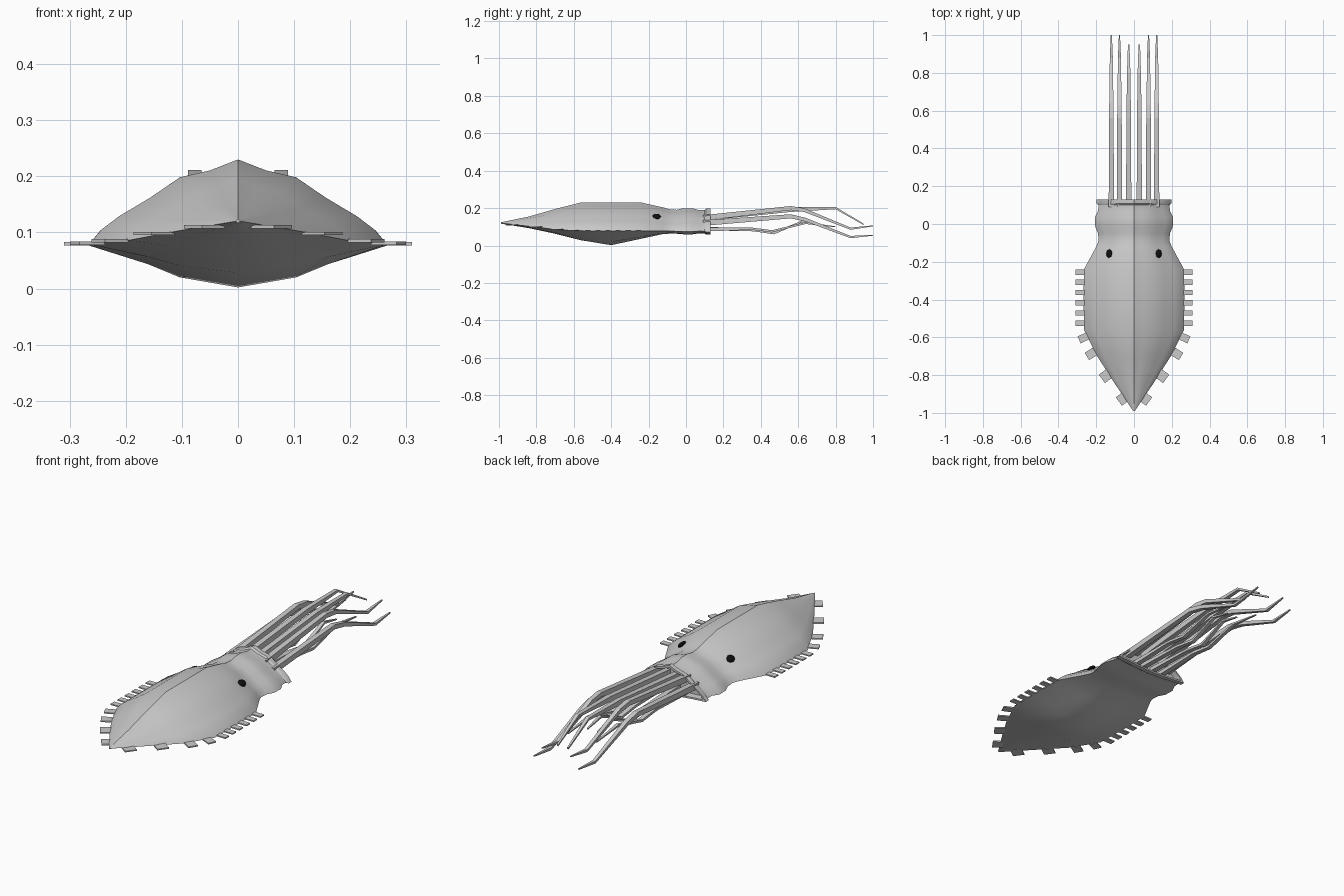
import bpy, bmesh, math
from mathutils import Matrix, Vector

if "Cube" in bpy.data.objects:
    bpy.data.objects.remove(bpy.data.objects["Cube"])


def finish(bm, name, angle=None, mat=None):
    bmesh.ops.recalc_face_normals(bm, faces=bm.faces)
    me = bpy.data.meshes.new(name)
    bm.to_mesh(me)
    bm.free()
    ob = bpy.data.objects.new(name, me)
    bpy.context.collection.objects.link(ob)
    if mat:
        me.materials.append(mat)
    if angle:
        bpy.ops.object.select_all(action='DESELECT')
        ob.select_set(True)
        bpy.context.view_layer.objects.active = ob
        bpy.ops.object.shade_smooth_by_angle(angle=math.radians(angle))
    return ob


def loft(bm, rings):
    vr = [[bm.verts.new(p) for p in r] for r in rings]
    n = len(vr[0])
    for a, b in zip(vr, vr[1:]):
        for i in range(n):
            j = (i + 1) % n
            bm.faces.new((a[i], a[j], b[j], b[i]))
    bm.faces.new(vr[0])
    bm.faces.new(vr[-1])


# Body cross-section, as fractions of half width and of height above / below the edge
TOP = [(0, 1), (.19, .87), (.39, .79), (.59, .55), (.8, .33), (.92, .17), (1, 0)]
LOW = [(.6, -.45), (.39, -.76), (0, -1)]


def section(y, w, top, edge, low):
    half = [(u * w, edge + v * ((top - edge) if v >= 0 else (edge - low))) for u, v in TOP + LOW]
    pts = half + [(-x, z) for x, z in half[-2:0:-1]]
    return [(x, y, z) for x, z in pts]


# Mantle, head and collar with a shallow recess: y, half width, top, edge, bottom
stations = [
    (-.99, .004, .124, .12, .117), (-.84, .105, .155, .103, .093), (-.70, .195, .195, .086, .063),
    (-.56, .265, .23, .079, .028), (-.40, .267, .23, .077, .002), (-.24, .265, .23, .078, .036),
    (-.12, .2, .203, .078, .062), (-.09, .188, .194, .077, .063), (-.05, .19, .191, .076, .063),
    (-.015, .205, .199, .074, .06), (.035, .207, .199, .074, .06), (.07, .19, .189, .077, .065),
    (.10, .188, .19, .076, .064), (.108, .198, .198, .071, .058), (.13, .198, .198, .071, .058),
    (.13, .182, .186, .078, .066), (.10, .175, .182, .08, .07)]
bm = bmesh.new()
loft(bm, [section(*s) for s in stations])
finish(bm, "body", 28)

# Fin tabs round the mantle edge: x, y, z, turn, length along edge
tabs = [(.285, -.255 - .054 * i, .08, 0, .028) for i in range(6)]
tabs += [(.268, -.603, .081, -25, .04), (.228, -.688, .085, -32, .045),
         (.15, -.805, .098, -36, .055), (.06, -.925, .11, -36, .055)]
bm = bmesh.new()
for x, y, z, turn, length in tabs:
    for s in (1, -1):
        m = (Matrix.Translation((s * x, y, z)) @ Matrix.Rotation(math.radians(s * turn), 4, 'Z')
             @ Matrix.Diagonal((.05, length, .006, 1)))
        bmesh.ops.create_cube(bm, size=1, matrix=m)
finish(bm, "fin_tabs")

# Eyes
black = bpy.data.materials.new("eye_black")
black.diffuse_color = (.005, .005, .005, 1)
black.use_nodes = True
black.node_tree.nodes["Principled BSDF"].inputs["Base Color"].default_value = black.diffuse_color
bm = bmesh.new()
for s in (1, -1):
    m = (Matrix.Translation((s * .131, -.157, .155)) @ Matrix.Rotation(math.radians(s * 38), 4, 'Y')
         @ Matrix.Diagonal((.019, .024, .011, 1)))
    bmesh.ops.create_uvsphere(bm, u_segments=8, v_segments=6, radius=1, matrix=m)
finish(bm, "eyes", 40, black)


# Arms: square strips following (y, z, width, thickness) in profile
def arm(name, x, path):
    bm = bmesh.new()
    for s in (1, -1):
        rings = []
        for y, z, w, t in path:
            w, t = w / 2, t / 2
            rings.append([(s * x + a * w, y, z + b * t)
                          for a, b in ((-1, -1), (1, -1), (1, 1), (-1, 1))])
        loft(bm, rings)
    finish(bm, name)


arm("upper_inner_arms", .028, [(.09, .147, .028, .03), (.56, .192, .024, .025),
                               (.8, .2, .018, .012), (.95, .113, .008, .008)])
arm("upper_middle_arms", .077, [(.09, .147, .028, .03), (.56, .2, .024, .022), (.63, .19, .022, .02),
                                (.88, .09, .016, .012), (1, .105, .006, .005)])
arm("upper_outer_arms", .12, [(.09, .12, .028, .03), (.56, .156, .024, .022), (.64, .138, .022, .02),
                              (.88, .045, .016, .012), (1, .055, .006, .005)])
arm("lower_inner_arms", .028, [(.09, .092, .026, .02), (.36, .082, .024, .012), (.47, .066, .02, .012),
                               (.62, .128, .016, .01), (.72, .105, .006, .005)])
arm("lower_middle_arms", .077, [(.09, .085, .026, .02), (.35, .09, .024, .012), (.46, .076, .02, .012),
                                (.64, .12, .016, .01), (.8, .1, .006, .005)])
